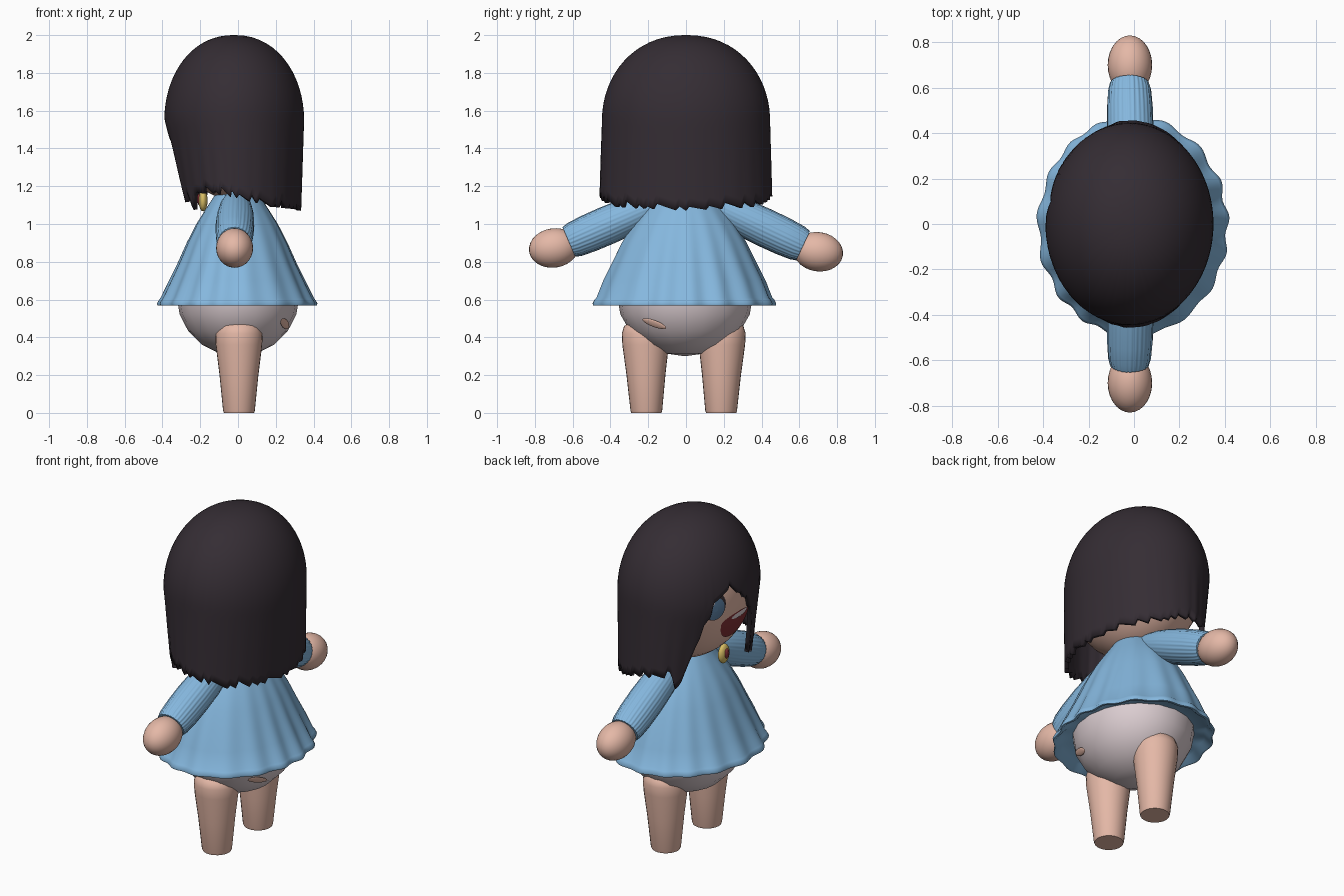
import bpy, bmesh, math, random
from mathutils import Vector, Matrix

if "Cube" in bpy.data.objects:
    bpy.data.objects.remove(bpy.data.objects["Cube"])
random.seed(4)
TAU = 2 * math.pi


def mat(name, r, g, b):
    m = bpy.data.materials.new(name)
    m.diffuse_color = (r, g, b, 1)
    m.use_nodes = True
    m.node_tree.nodes["Principled BSDF"].inputs["Base Color"].default_value = m.diffuse_color
    return m


HAIR = mat("dark_hair", .035, .026, .034)
SKIN = mat("skin", .78, .48, .385)
BLUE = mat("dress_blue", .235, .475, .73)
WHITE = mat("off_white", .71, .61, .635)
RED = mat("dark_red", .22, .03, .035)
IRIS = mat("iris_blue", .10, .20, .34)
GOLD = mat("gold", .70, .52, .13)


def lerp_table(t, table):
    for (a, va), (b, vb) in zip(table, table[1:]):
        if t <= b:
            return va + (vb - va) * max(0, (t - a)) / (b - a)
    return table[-1][1]


def loft(name, rings, material, cap_start=False, cap_end=False, angle=50, thick=0):
    """Skin a list of closed rings of points."""
    bm = bmesh.new()
    vs = [[bm.verts.new(p) for p in ring] for ring in rings]
    n = len(rings[0])
    for a, b in zip(vs, vs[1:]):
        for i in range(n):
            j = (i + 1) % n
            bm.faces.new((a[i], a[j], b[j], b[i]))
    if cap_start:
        bm.faces.new(vs[0])
    if cap_end:
        bm.faces.new(vs[-1])
    bmesh.ops.recalc_face_normals(bm, faces=bm.faces)
    return finish(name, bm, material, angle, thick)


def finish(name, bm, material, angle=50, thick=0):
    me = bpy.data.meshes.new(name)
    bm.to_mesh(me)
    bm.free()
    ob = bpy.data.objects.new(name, me)
    bpy.context.collection.objects.link(ob)
    me.materials.append(material)
    bpy.context.view_layer.objects.active = ob
    for o in bpy.context.selected_objects:
        o.select_set(False)
    ob.select_set(True)
    bpy.ops.object.shade_smooth_by_angle(angle=math.radians(angle))
    if thick:
        s = ob.modifiers.new("thickness", 'SOLIDIFY')
        s.thickness, s.offset = thick, -1
    return ob


def ellipsoid(name, c, r, material, seg=32, rot=Matrix.Identity(4)):
    bm = bmesh.new()
    m = Matrix.Translation(c) @ rot @ Matrix.Diagonal((*r, 1))
    bmesh.ops.create_uvsphere(bm, u_segments=seg, v_segments=seg // 2, radius=1, matrix=m)
    return finish(name, bm, material)


# head and neck
HC, HR = Vector((-.02, 0, 1.53)), Vector((.335, .41, .40))
ellipsoid("head", HC, HR, SKIN, 40)
loft("neck", [[(-.02 + .09 * math.cos(TAU * i / 20), .1 * math.sin(TAU * i / 20), z)
               for i in range(20)] for z in (1.08, 1.25)], SKIN)


def face_plate(name, y, z, ry, rz, off, material, low=1, high=1):
    """Thin patch that follows the front (-x) of the head."""
    bm = bmesh.new()

    def point(k, a):
        py = y + ry * k * math.cos(a)
        s = math.sin(a)
        pz = z + rz * k * s * (high if s > 0 else low)
        q = 1 - ((py - HC.y) / HR.y) ** 2 - ((pz - HC.z) / HR.z) ** 2
        return bm.verts.new((HC.x - HR.x * math.sqrt(max(q, 0)) - off, py, pz))
    n = 28
    rings = [[point(k, TAU * i / n) for i in range(n)] for k in (.25, .5, .75, 1)]
    bm.faces.new(rings[0][::-1])
    for a, b in zip(rings, rings[1:]):
        for i in range(n):
            j = (i + 1) % n
            bm.faces.new((a[j], a[i], b[i], b[j]))
    finish(name, bm, material)


# eyes and open mouth
for side, s in (("left", 1), ("right", -1)):
    face_plate(side + "_eye_rim", s * .18, 1.555, .07, .085, .004, HAIR)
    face_plate(side + "_eye", s * .18, 1.54, .058, .066, .007, IRIS)
    face_plate(side + "_eye_glint", s * .18 + .02, 1.58, .014, .018, .009, WHITE)
face_plate("mouth", 0, 1.425, .13, .12, .004, RED, high=.35)
face_plate("teeth", -.02, 1.445, .08, .017, .007, WHITE)

# hair: dome and skirt whose lower edge depends on the angle (0 = face side)
EDGE = [(-180, 1.09), (-125, 1.11), (-90, 1.16), (-60, 1.19), (-48, 1.16), (-40, 1.09), (-34, 1.18),
        (-27, 1.13), (-21, 1.32), (-14, 1.47), (0, 1.59), (14, 1.68), (30, 1.56), (40, 1.37),
        (51, 1.07), (60, 1.18), (90, 1.17), (125, 1.11), (180, 1.09)]
N, ROWS, DOME = 160, 26, math.pi / 2
jag = []
while len(jag) < N:
    w, h = random.choice((3, 5, 7)), random.uniform(.02, .06)
    jag += [h * (k / w) for k in range(w)]
cols = []
for i in range(N):
    deg = -180 + 360 * i / N
    th = math.radians(deg)
    zb = lerp_table(deg, EDGE) + jag[i] - .02
    end = math.acos((zb - 1.55) / .45) if zb > 1.55 else DOME + (1.55 - zb) / .45
    col = []
    for k in range(ROWS):
        u = .02 + (end - .02) * k / (ROWS - 1)
        if u < DOME:
            z, r, drop = 1.55 + .45 * math.cos(u), math.sin(u) ** .92, 0
        else:
            drop = u - DOME
            z, r = 1.55 - .45 * drop, 1
        cx = math.cos(th)
        rx = .37 * (1 - (.22 if cx > 0 else .04) * drop)
        strand = 1 + .004 * math.sin(i * 1.1) * min(1, drop * 2) * (1 if cx > 0 else .3)
        col.append((-.02 - rx * r * cx * strand, (.445 + .013 * drop) * r * math.sin(th) * strand, z))
    cols.append(col)
loft("hair", [[c[k] for c in cols] for k in range(ROWS)], HAIR, cap_start=True, thick=.025)

# pleated dress: height, half depth, half width; last rings turn under to the body
PROFILE = [(1.20, .09, .10), (1.15, .12, .145), (1.08, .165, .21), (1.0, .215, .27), (.9, .265, .33),
           (.8, .308, .378), (.7, .355, .427), (.61, .398, .462), (.60, .405, .472),
           (.58, .417, .482), (.568, .413, .48), (.568, .40, .465), (.60, .37, .43), (.61, .28, .32)]


def dress_ring(z, rx, ry, n=160):
    amp = .024 * max(0, min(1, (1.15 - z) / .5))
    ring = []
    for i in range(n):
        a = TAU * i / n
        f = 1 + amp * math.sin(17 * a + .8 * math.sin(3 * a)) * (.75 + .25 * math.sin(2 * a + 1))
        ring.append((-.005 + rx * f * math.cos(a), -.01 + ry * f * math.sin(a), z))
    return ring


loft("dress", [dress_ring(*p) for p in PROFILE], BLUE, cap_start=True)

# underwear, with a small patch of skin lying on its back
UC, UR = Vector((0, -.005, .62)), Vector((.325, .36, .32))
ellipsoid("underwear", UC, UR, WHITE, 20)
d = Vector((.76, -.45, -.46)).normalized()
spot = UC + Vector([a * b for a, b in zip(d, UR)])
normal = Vector([a / b for a, b in zip(d, UR)])
ellipsoid("skin_patch", spot, (.022, .07, .006), SKIN, 16,
          normal.to_track_quat('Z', 'Y').to_matrix().to_4x4() @ Matrix.Rotation(1.2, 4, 'Z'))

# limbs
for side, s in (("left", 1), ("right", -1)):
    # sleeve with fine ribs, bulging towards the cuff
    start, stop = Vector((-.01, s * .10, 1.13)), Vector((-.02, s * .62, .895 - s * .01))
    axis = (stop - start).normalized()
    up = Vector((1, 0, 0)).cross(axis).normalized()
    rings = []
    for t, r in ((0, .06), (.2, .085), (.4, .097), (.6, .101), (.8, .099), (.94, .093), (1, .084), (1, .05)):
        c = start.lerp(stop, t)
        ring = []
        for i in range(112):
            a = TAU * i / 112
            q = r * (1 + .022 * t * math.sin(28 * a))
            ring.append(c + Vector((1, 0, 0)) * q * math.cos(a) + up * q * math.sin(a))
        rings.append(ring)
    loft(side + "_sleeve", rings, BLUE, True, True)
    ellipsoid(side + "_hand", (-.018, s * .70, .863 - s * .01), (.098, .132, .104), SKIN, 28,
              Matrix.Rotation(-.15, 4, 'X') if s > 0 else Matrix.Rotation(.15, 4, 'X'))
    # tapered leg with rounded top
    rings = []
    for z, r, y in ((0, .08, .198), (.012, .084, .198), (.2, .103, .20), (.36, .123, .202),
                    (.42, .125, .203), (.46, .113, .203), (.485, .07, .203)):
        rings.append([(.005 + r * math.cos(TAU * i / 28), s * y - .012 + r * math.sin(TAU * i / 28), z)
                      for i in range(28)])
    loft(side + "_leg", rings, SKIN, True, True)

# brooch on the chest, facing -x
ellipsoid("brooch", (-.185, -.10, 1.125), (.024, .045, .058), GOLD, 20)
ellipsoid("brooch_stone", (-.205, -.10, 1.13), (.011, .02, .03), RED, 16)
